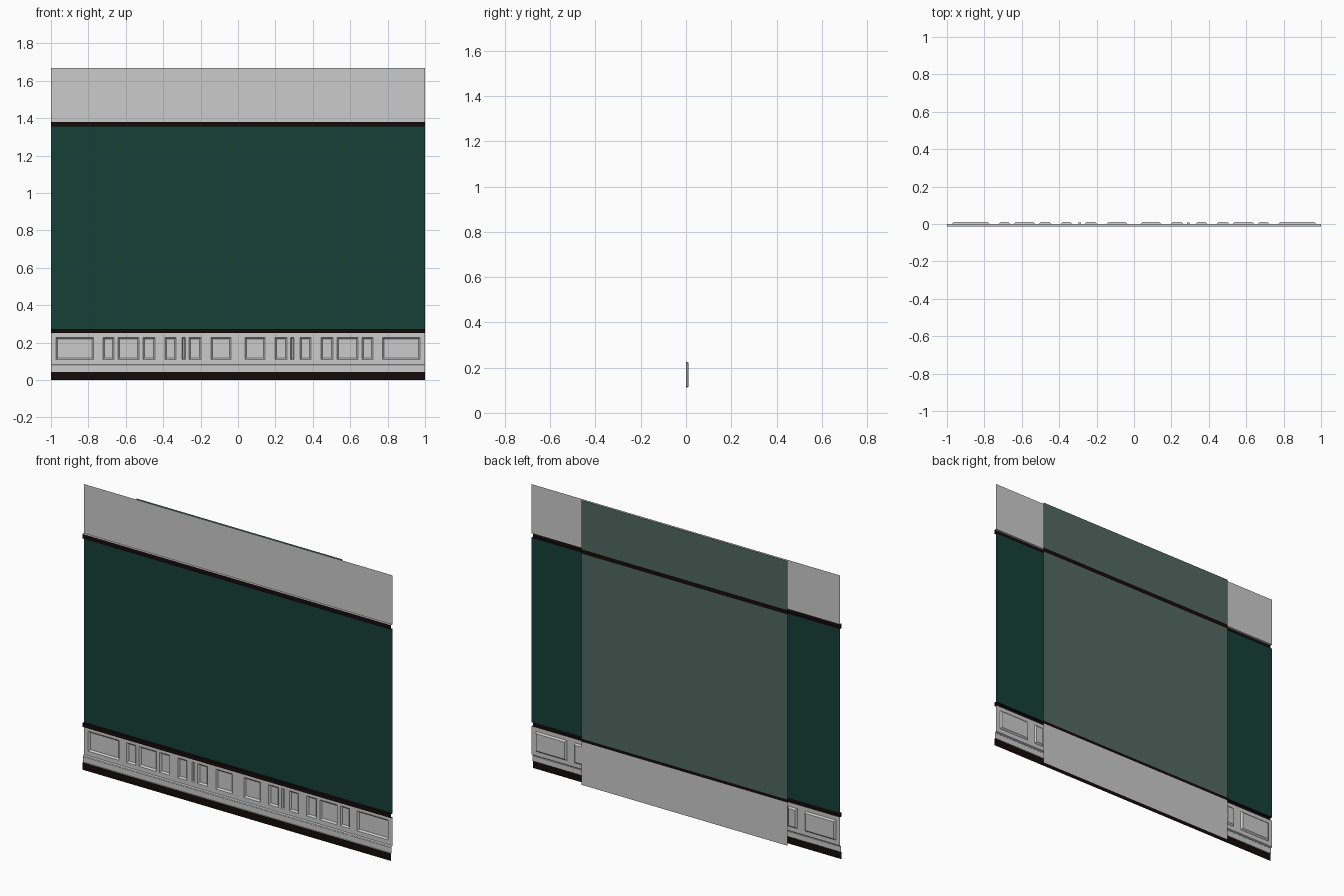
import bpy, bmesh

if "Cube" in bpy.data.objects:
    bpy.data.objects.remove(bpy.data.objects["Cube"])

WALL, RAIL, RECESS, BACK = 0.001, -0.013, 0.010, 0.013   # y depths
TOP = 1.668


def material(name, rgb):
    m = bpy.data.materials.new(name)
    m.diffuse_color = (*rgb, 1)
    m.use_nodes = True
    m.node_tree.nodes["Principled BSDF"].inputs["Base Color"].default_value = m.diffuse_color
    return m


green = material("dark_green", (0.0075, 0.053, 0.037))
pale_green = material("grey_green", (0.085, 0.14, 0.12))
brown = material("dark_brown", (0.008, 0.003, 0.003))


def finish(name, bm, mat=None):
    me = bpy.data.meshes.new(name)
    bm.to_mesh(me)
    bm.free()
    ob = bpy.data.objects.new(name, me)
    bpy.context.collection.objects.link(ob)
    if mat:
        me.materials.append(mat)
    # every part is built as a left half and mirrored across x = 0
    mod = ob.modifiers.new("mirror", 'MIRROR')
    mod.use_clip = True
    return ob


def sheet(name, profile, mat=None, half=1.0, flip=False):
    """Sweep a bottom-to-top (y, z) profile along x, open ended."""
    bm = bmesh.new()
    rows = [(bm.verts.new((-half, y, z)), bm.verts.new((0, y, z))) for y, z in profile]
    for (a, b), (c, d) in zip(rows, rows[1:]):
        bm.faces.new((c, d, b, a) if flip else (a, b, d, c))
    return finish(name, bm, mat)


# front wall, from the floor up
sheet("baseboard", [(RAIL, 0), (RAIL, 0.043)], brown)
sheet("baseboard_cap", [(RAIL, 0.043), (-0.007, 0.043), (-0.007, 0.074),
                        (-0.009, 0.076), (-0.007, 0.080), (WALL, 0.084)])
sheet("lower_rail", [(WALL, 0.251), (RAIL, 0.251), (RAIL, 0.273), (WALL, 0.273)], brown)
sheet("green_wall", [(WALL, 0.273), (WALL, 1.355)], green)
sheet("upper_rail", [(WALL, 1.355), (RAIL, 1.355), (RAIL, 1.38)], brown)
sheet("upper_wall", [(RAIL, 1.38), (WALL, 1.38), (WALL, TOP)])

# wainscot with recessed, bevelled panels of varying width
panels = [(-0.973, -0.772), (-0.722, -0.663), (-0.642, -0.530), (-0.508, -0.444),
          (-0.390, -0.332), (-0.300, -0.282), (-0.262, -0.198), (-0.144, -0.037)]
xs = [-1.0] + [x for p in panels for x in p] + [0.0]
zs = [0.084, 0.110, 0.227, 0.251]
bm = bmesh.new()
grid = [[bm.verts.new((x, WALL, z)) for x in xs] for z in zs]
cells = []
for j in range(3):
    for i in range(len(xs) - 1):
        f = bm.faces.new((grid[j][i], grid[j][i + 1], grid[j + 1][i + 1], grid[j + 1][i]))
        if j == 1 and i % 2:
            cells.append((f, xs[i + 1] - xs[i]))
bm.normal_update()
for f, width in cells:
    bmesh.ops.inset_individual(bm, faces=[f], thickness=min(0.012, width * 0.4))
    for v in f.verts:
        v.co.y = RECESS
finish("wainscot_panels", bm)

# narrower backing sheet behind the wall
for name, z0, z1, mat in [("back_lower", 0, 0.253, None), ("back_lower_rail", 0.253, 0.27, brown),
                          ("back_middle", 0.27, 1.355, pale_green),
                          ("back_upper_rail", 1.355, 1.38, brown),
                          ("back_upper", 1.38, TOP, pale_green)]:
    sheet(name, [(BACK, z0), (BACK, z1)], mat, half=0.667, flip=True)
